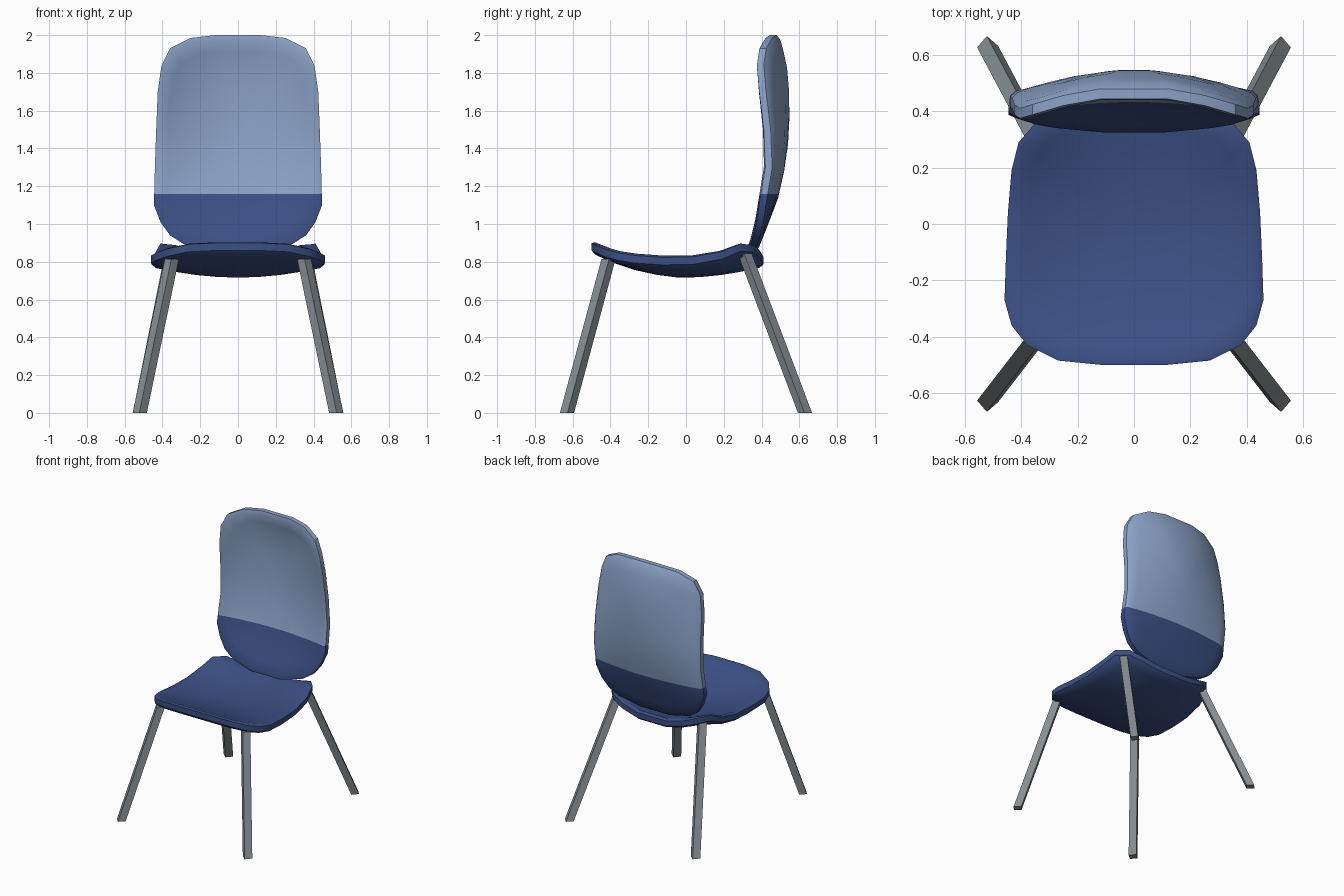
import bpy, bmesh
from math import cos, sin, radians

if "Cube" in bpy.data.objects:
    bpy.data.objects.remove(bpy.data.objects["Cube"])


def material(name, rgb):
    m = bpy.data.materials.new(name)
    m.diffuse_color = (*rgb, 1)
    m.use_nodes = True
    m.node_tree.nodes["Principled BSDF"].inputs["Base Color"].default_value = m.diffuse_color
    return m


dark_blue = material("dark blue", (0.045, 0.080, 0.235))
light_blue = material("light blue", (0.262, 0.366, 0.580))
grey = material("grey", (0.240, 0.275, 0.292))


def interp(table, t):
    if t <= table[0][0]:
        return table[0][1]
    for (t0, v0), (t1, v1) in zip(table, table[1:]):
        if t <= t1:
            return v0 + (v1 - v0) * (t - t0) / (t1 - t0)
    return table[-1][1]


def finish(bm, name, mats):
    bmesh.ops.recalc_face_normals(bm, faces=bm.faces)
    me = bpy.data.meshes.new(name)
    bm.to_mesh(me)
    bm.free()
    ob = bpy.data.objects.new(name, me)
    bpy.context.collection.objects.link(ob)
    for m in mats:
        me.materials.append(m)
    return ob


def smooth(ob):
    bpy.ops.object.select_all(action='DESELECT')
    ob.select_set(True)
    bpy.context.view_layer.objects.active = ob
    bpy.ops.object.shade_smooth_by_angle(angle=radians(35))


def panel(half, middle, centre, edge, width, thick, place):
    """Curved padded shell: rings of a mirrored outline, front skin, rim, back skin."""
    outline = half + [(-x, v) for x, v in reversed(half)]
    t = thick
    rings = [(s, 0) for s in (0.25, 0.5, 0.7, 0.85, 0.955)]
    rings += [(1, 0.2 * t), (1, 0.8 * t)]
    rings += [(s, t) for s in (0.955, 0.85, 0.7, 0.5, 0.25)]
    bm = bmesh.new()

    def vert(x, v, off):
        c, e = interp(centre, v), interp(edge, v)
        return bm.verts.new(place(x, v, c + (e - c) * (x / width) ** 2, off))

    loops = [[vert(x * s, middle + (v - middle) * s, o) for x, v in outline] for s, o in rings]
    n = len(outline)
    for a, b in zip(loops, loops[1:]):
        for i in range(n):
            j = (i + 1) % n
            bm.faces.new((a[i], a[j], b[j], b[i]))
    for loop, off in ((loops[0], 0), (loops[-1], t)):
        c = vert(0, middle, off)
        for i in range(n):
            bm.faces.new((loop[i], loop[(i + 1) % n], c))
    return bm


# Seat: dished, raised at the front edge and rear corners
seat_half = [(0.12, -0.50), (0.27, -0.485), (0.38, -0.43), (0.435, -0.36), (0.46, -0.27),
             (0.455, -0.12), (0.448, 0.04), (0.435, 0.19), (0.41, 0.29), (0.345, 0.365),
             (0.25, 0.395), (0.12, 0.41)]
seat_centre = [(-0.5, 0.913), (-0.43, 0.88), (-0.32, 0.835), (-0.2, 0.803), (-0.05, 0.782),
               (0.1, 0.785), (0.25, 0.802), (0.41, 0.83)]
seat_edge = [(-0.5, 0.91), (-0.43, 0.88), (-0.32, 0.85), (-0.2, 0.838), (-0.05, 0.833),
             (0.1, 0.845), (0.2, 0.875), (0.29, 0.93), (0.37, 0.955)]
bm = panel(seat_half, -0.04, seat_centre, seat_edge, 0.45, 0.066,
           lambda x, v, d, off: (x, v, d - off))
smooth(finish(bm, "seat", [dark_blue]))

# Backrest: wraps forward at the sides, two colours split by height
back_half = [(0.12, 2.0), (0.25, 1.985), (0.36, 1.93), (0.405, 1.84), (0.425, 1.70),
             (0.433, 1.50), (0.44, 1.30), (0.445, 1.10), (0.41, 1.01), (0.36, 0.94),
             (0.29, 0.895), (0.12, 0.85)]
back_centre = [(0.85, 0.315), (0.92, 0.345), (1.0, 0.375), (1.1, 0.42), (1.28, 0.46),
               (1.42, 0.48), (1.6, 0.49), (1.8, 0.485), (1.93, 0.46), (2.0, 0.44)]
back_edge = [(0.85, 0.315), (0.93, 0.34), (1.05, 0.37), (1.2, 0.40), (1.3, 0.413),
             (1.45, 0.41), (1.6, 0.395), (1.85, 0.353), (1.95, 0.345), (2.0, 0.345)]
bm = panel(back_half, 1.42, back_centre, back_edge, 0.42, 0.06,
           lambda x, v, d, off: (x, d + off, v))
SPLIT = 1.16
bmesh.ops.bisect_plane(bm, geom=bm.verts[:] + bm.edges[:] + bm.faces[:],
                       plane_co=(0, 0, SPLIT), plane_no=(0, 0, 1))
for f in bm.faces:
    f.material_index = 1 if f.calc_center_median().z > SPLIT else 0
smooth(finish(bm, "backrest", [dark_blue, light_blue]))


# Legs: splayed square bars with level feet
def leg(name, top, foot, turn):
    bm = bmesh.new()
    r = 0.0375
    ends = []
    for cx, cy, cz in (foot, top):
        ends.append([bm.verts.new((cx + r * cos(turn + radians(90 * k)),
                                   cy + r * sin(turn + radians(90 * k)), cz)) for k in range(4)])
    low, high = ends
    bm.faces.new(low)
    bm.faces.new(high)
    for i in range(4):
        j = (i + 1) % 4
        bm.faces.new((low[i], low[j], high[j], high[i]))
    finish(bm, name, [grey])


for side, s in (("left", -1), ("right", 1)):
    leg("front_leg_" + side, (s * 0.35, -0.41, 0.815), (s * 0.52, -0.63, 0), radians(4 * s))
    leg("rear_leg_" + side, (s * 0.35, 0.31, 0.845), (s * 0.52, 0.63, 0), radians(-4 * s))
